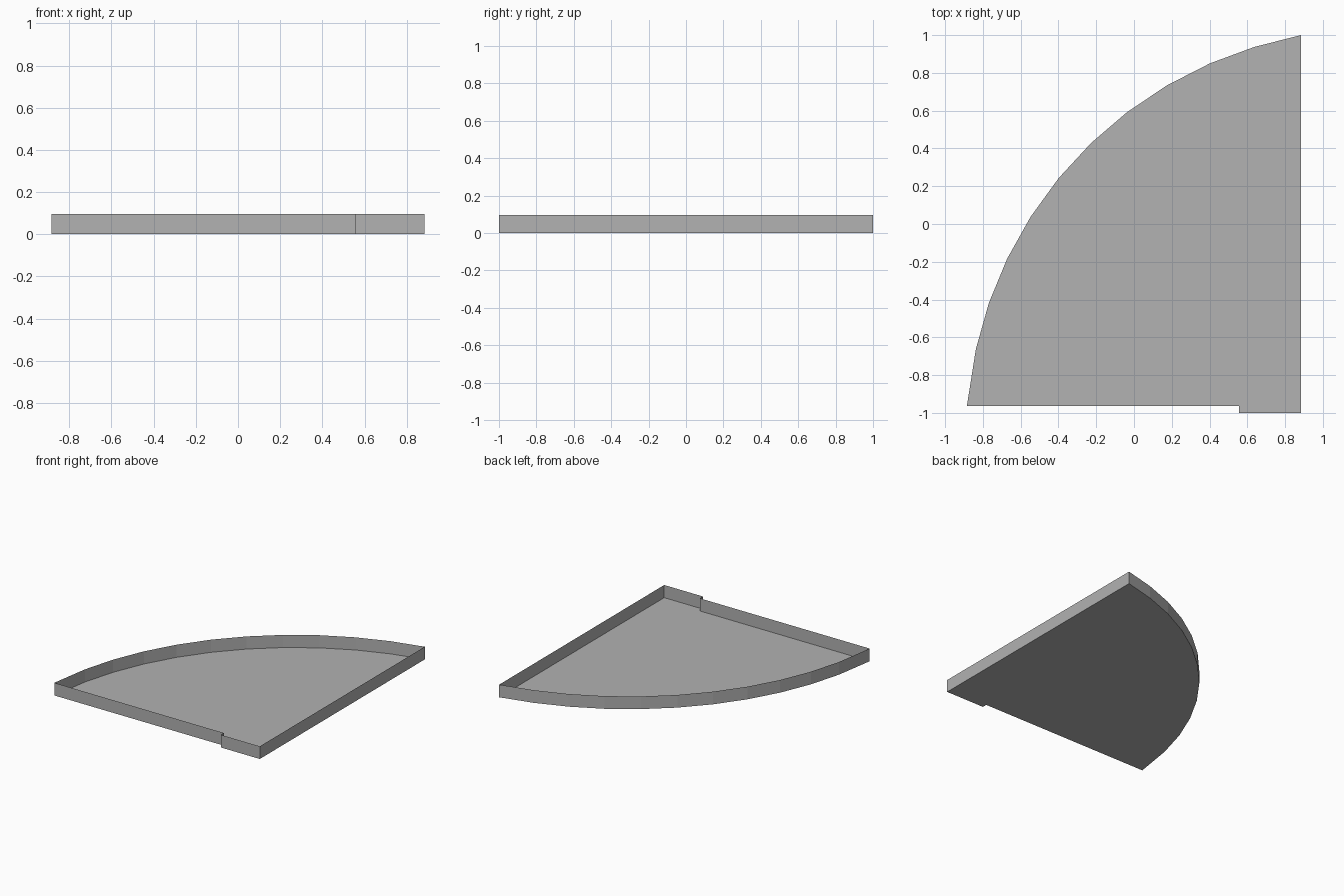
import bpy, bmesh, math

HEIGHT = 0.097
CENTRE_X, CENTRE_Y, RADIUS = 1.268, -1.123, 2.155
RIGHT, BACK, FRONT = 0.885, 1.0, -1.0
STEP_X, STEP_Y = 0.555, -0.963

cube = bpy.data.objects.get("Cube")
if cube:
    bpy.data.objects.remove(cube, do_unlink=True)

grey = bpy.data.materials.new("plain grey")
grey.use_nodes = True
colour = (0.445, 0.445, 0.445, 1)
grey.diffuse_color = colour
grey.node_tree.nodes["Principled BSDF"].inputs["Base Color"].default_value = colour


def add_object(name, bm):
    mesh = bpy.data.meshes.new(name)
    bm.to_mesh(mesh)
    bm.free()
    mesh.materials.append(grey)
    obj = bpy.data.objects.new(name, mesh)
    bpy.context.collection.objects.link(obj)


# Outline, counter-clockwise: stepped front, straight side, faceted arc
outline = [(-RIGHT, STEP_Y), (STEP_X, STEP_Y), (STEP_X, FRONT),
           (RIGHT, FRONT), (RIGHT, BACK)]
for i in range(1, 12):
    angle = math.radians(100.23 + 6.74 * i)
    outline.append((CENTRE_X + RADIUS * math.cos(angle),
                    CENTRE_Y + RADIUS * math.sin(angle)))

# Flat floor
bm = bmesh.new()
bm.faces.new([bm.verts.new((x, y, 0)) for x, y in outline])
add_object("tray_floor", bm)

# Thin upright rim, open at the top
bm = bmesh.new()
low = [bm.verts.new((x, y, 0)) for x, y in outline]
high = [bm.verts.new((x, y, HEIGHT)) for x, y in outline]
for i in range(len(outline)):
    j = (i + 1) % len(outline)
    bm.faces.new((low[i], low[j], high[j], high[i]))
add_object("tray_rim", bm)
